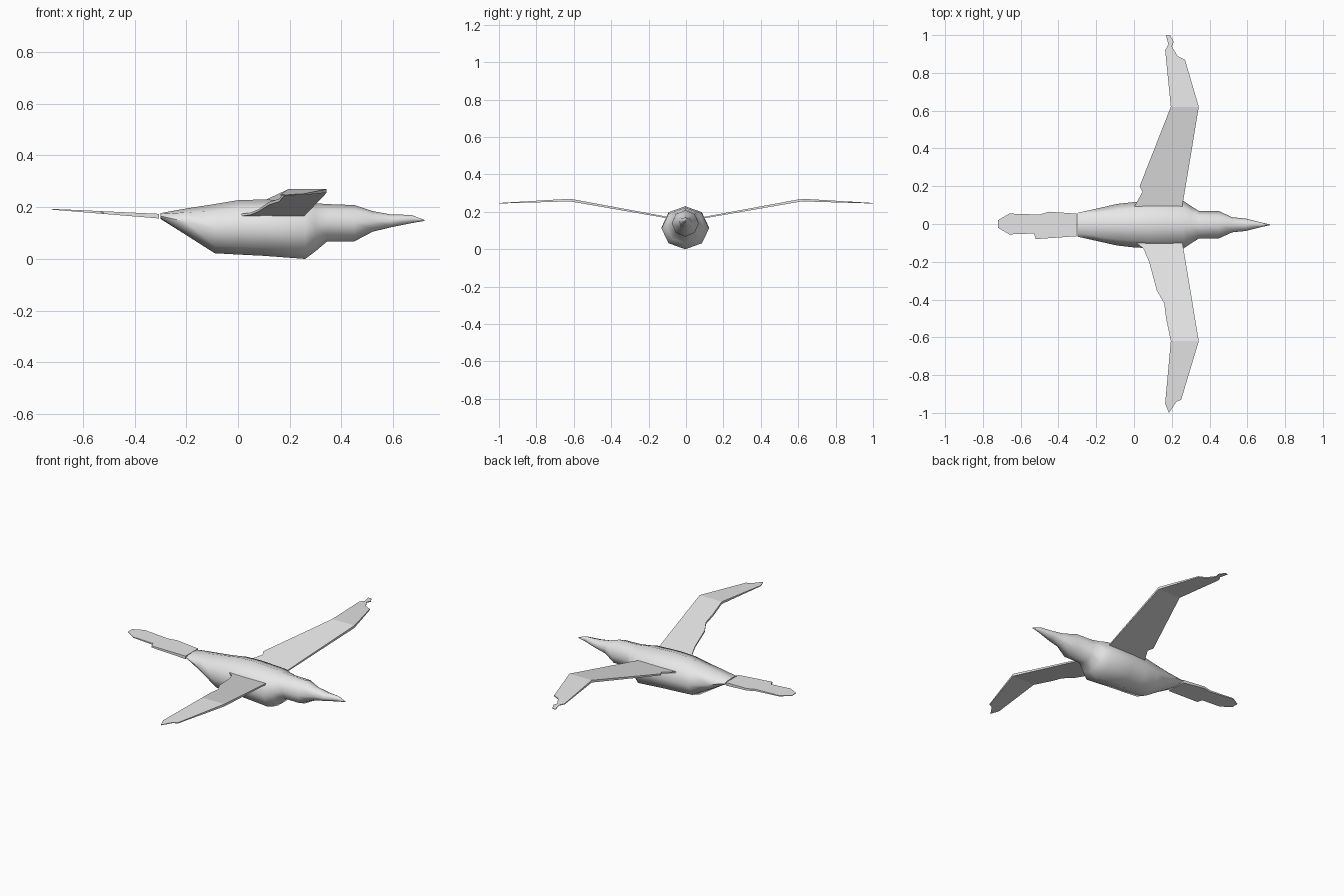
import bpy
import bmesh
import math

# Remove the default cube
cube = bpy.data.objects.get("Cube")
if cube:
    bpy.data.objects.remove(cube, do_unlink=True)

# Single grey material
GREY = (0.8, 0.8, 0.8, 1.0)
plumage = bpy.data.materials.new("plain grey")
plumage.use_nodes = True
plumage.diffuse_color = GREY
plumage.node_tree.nodes["Principled BSDF"].inputs["Base Color"].default_value = GREY


def finish(bm, name, angle):
    """Turn a bmesh into a named, shaded object."""
    bmesh.ops.recalc_face_normals(bm, faces=bm.faces[:])
    mesh = bpy.data.meshes.new(name)
    bm.to_mesh(mesh)
    bm.free()
    mesh.materials.append(plumage)
    obj = bpy.data.objects.new(name, mesh)
    bpy.context.collection.objects.link(obj)
    bpy.ops.object.select_all(action='DESELECT')
    obj.select_set(True)
    bpy.context.view_layer.objects.active = obj
    bpy.ops.object.shade_smooth_by_angle(angle=math.radians(angle))
    return obj


def loft(name, stations, sides=8):
    """Skin rings given as (x, bottom, top, half width) along the x axis."""
    bm = bmesh.new()
    rings = []
    for x, low, high, half in stations:
        mid, rise = (low + high) / 2, (high - low) / 2
        ring = []
        for i in range(sides):
            a = math.tau * i / sides
            ring.append(bm.verts.new((x, half * math.cos(a) - 0.004, mid + rise * math.sin(a))))
        rings.append(ring)
    for first, second in zip(rings, rings[1:]):
        for i in range(sides):
            j = (i + 1) % sides
            bm.faces.new((first[i], first[j], second[j], second[i]))
    bm.faces.new(rings[0])
    bm.faces.new(rings[-1])
    return finish(bm, name, 60)


def plate(name, outline, height, thickness):
    """Thin slab from a flat outline; height and thickness vary over it."""
    bm = bmesh.new()
    layers = []
    for side in (1, -1):
        layer = []
        for x, y in outline:
            z = height(x, y) + side * thickness(x, y) / 2
            layer.append(bm.verts.new((x, y, z)))
        layers.append(layer)
        bm.faces.new(layer)
    top, bottom = layers
    for i in range(len(outline)):
        j = (i + 1) % len(outline)
        bm.faces.new((top[i], top[j], bottom[j], bottom[i]))
    return finish(bm, name, 25)


def ramp(start, end, low, high):
    """Linear change from low to high between two positions."""
    return lambda t: low + (high - low) * (t - start) / (end - start)


# Body, from rump through breast and head to the beak tip
loft("body", [
    (-0.30, 0.155, 0.177, 0.063),
    (-0.20, 0.092, 0.195, 0.085),
    (-0.09, 0.022, 0.212, 0.11),
    (0, 0.017, 0.227, 0.12),
    (0.1, 0.012, 0.23, 0.125),
    (0.26, 0, 0.222, 0.127),
    (0.3, 0.03, 0.215, 0.1),
    (0.345, 0.068, 0.212, 0.072),
    (0.45, 0.068, 0.208, 0.072),
    (0.52, 0.105, 0.185, 0.04),
    (0.59, 0.122, 0.172, 0.033),
    (0.67, 0.138, 0.17, 0.013),
    (0.72, 0.147, 0.151, 0.002),
])

# Tail fan, thinning towards its ragged end
tail_z = ramp(-0.30, -0.72, 0.165, 0.192)
tail_t = ramp(-0.30, -0.72, 0.018, 0.003)
plate("tail", [
    (-0.305, 0.055), (-0.45, 0.065), (-0.5, 0.05), (-0.66, 0.055), (-0.72, 0.02),
    (-0.72, -0.02), (-0.66, -0.055), (-0.53, -0.05), (-0.52, -0.08), (-0.305, -0.065),
], lambda x, y: tail_z(x), lambda x, y: tail_t(x))

# Wings, each an inner arm and an outer hand meeting at the wrist
WRIST = 0.62
arm_z = ramp(0.09, WRIST, 0.168, 0.263)
arm_t = ramp(0.09, WRIST, 0.008, 0.014)
hand_z = ramp(WRIST, 1, 0.263, 0.246)
hand_t = ramp(WRIST, 1, 0.014, 0.003)

# Ragged trailing edges from root to wrist, and tips from front to back
trailing = {
    "left": [(0, 0.09), (0.045, 0.17), (0.03, 0.2)],
    "right": [(0, 0.09), (0.05, 0.13), (0.08, 0.2), (0.12, 0.35), (0.16, 0.42), (0.17, 0.5)],
}
tips = {
    "left": [(0.27, 0.87), (0.23, 0.89), (0.2, 0.94), (0.21, 0.965), (0.19, 1), (0.17, 1),
             (0.182, 0.95), (0.165, 0.92)],
    "right": [(0.25, 0.93), (0.225, 0.94), (0.185, 1), (0.165, 0.95)],
}
wrist = [(0.195, WRIST), (0.343, WRIST)]

for side, sign in (("left", 1), ("right", -1)):
    arm = trailing[side] + wrist + [(0.255, 0.09)]
    hand = wrist + tips[side]
    plate(side + "_wing_arm", [(x, sign * y) for x, y in arm],
          lambda x, y: arm_z(abs(y)), lambda x, y: arm_t(abs(y)))
    plate(side + "_wing_hand", [(x, sign * y) for x, y in hand],
          lambda x, y: hand_z(abs(y)), lambda x, y: hand_t(abs(y)))
